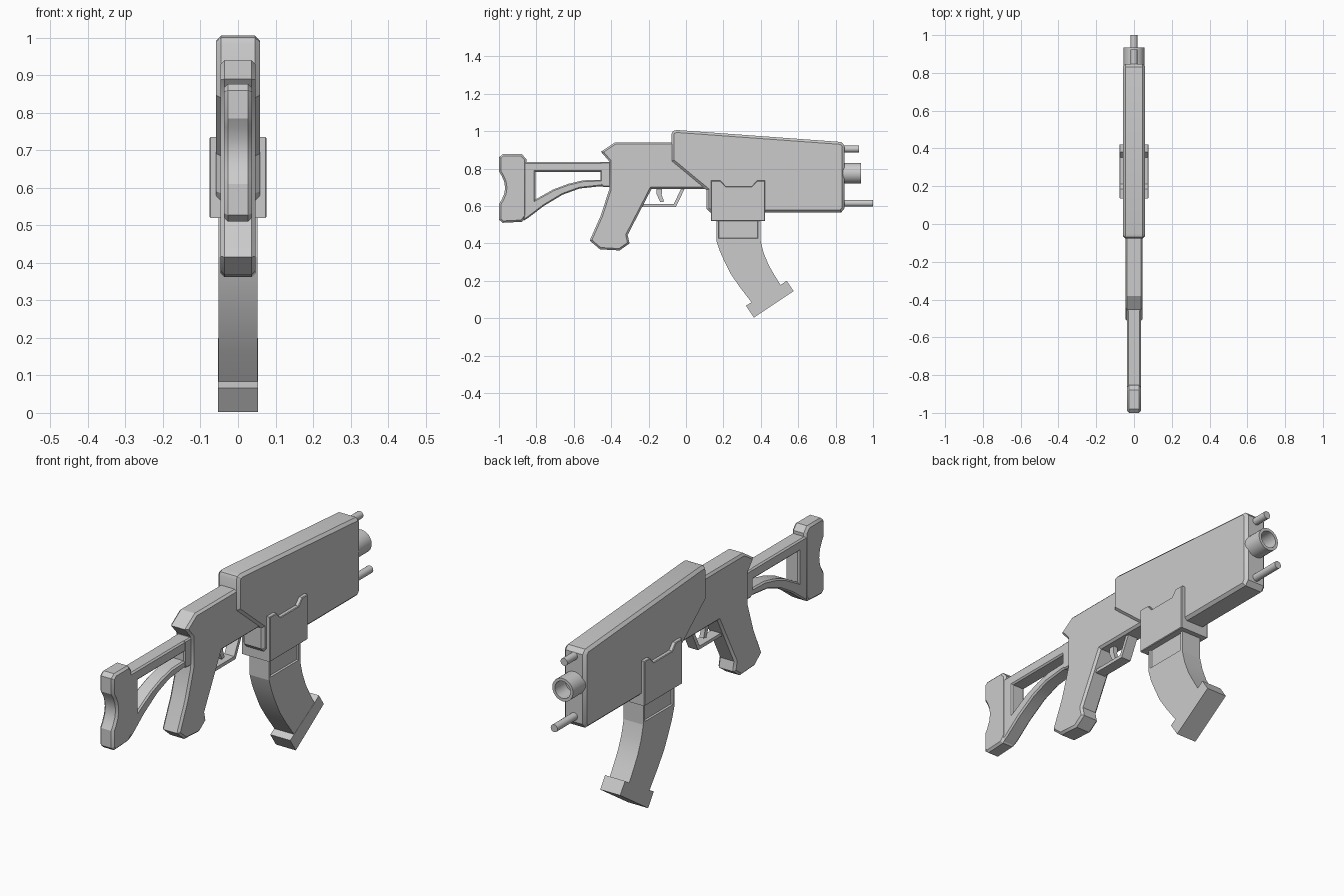
import bpy, bmesh, math
from mathutils import Matrix, Vector

if "Cube" in bpy.data.objects:
    bpy.data.objects.remove(bpy.data.objects["Cube"])


def finish(name, bm):
    bmesh.ops.recalc_face_normals(bm, faces=bm.faces[:])
    mesh = bpy.data.meshes.new(name)
    bm.to_mesh(mesh)
    bm.free()
    obj = bpy.data.objects.new(name, mesh)
    bpy.context.collection.objects.link(obj)
    return obj


def slab(name, profile, half, bevel=0.0):
    """Side profile (y, z) extruded across x, with chamfered cap edges."""
    bm = bmesh.new()
    cap = bm.faces.new([bm.verts.new((-half, y, z)) for y, z in profile])
    ext = bmesh.ops.extrude_face_region(bm, geom=[cap], use_keep_orig=True)
    verts = [g for g in ext["geom"] if isinstance(g, bmesh.types.BMVert)]
    bmesh.ops.translate(bm, verts=verts, vec=(2 * half, 0, 0))
    bmesh.ops.recalc_face_normals(bm, faces=bm.faces[:])
    if bevel:
        edges = [e for e in bm.edges if abs(e.verts[0].co.x - e.verts[1].co.x) < 1e-6]
        bmesh.ops.bevel(bm, geom=edges, offset=bevel, segments=1, profile=0.5, affect='EDGES')
    return finish(name, bm)


def rod(name, z, radius, y0, y1, bore=0.0, depth=0.0):
    """Cylinder along y, optionally bored out at the +y end."""
    bm = bmesh.new()
    rot = Matrix.Translation((0, (y0 + y1) / 2, z)) @ Matrix.Rotation(math.pi / 2, 4, 'X')
    bmesh.ops.create_cone(bm, cap_ends=True, segments=24, radius1=radius, radius2=radius,
                          depth=y1 - y0, matrix=rot)
    if bore:
        tip = max((f for f in bm.faces if len(f.verts) > 4), key=lambda f: f.calc_center_median().y)
        bmesh.ops.inset_region(bm, faces=[tip], thickness=radius - bore)
        ext = bmesh.ops.extrude_face_region(bm, geom=[tip])
        bmesh.ops.translate(bm, verts=[g for g in ext["geom"] if isinstance(g, bmesh.types.BMVert)],
                            vec=(0, -depth, 0))
        if tip.is_valid:
            bmesh.ops.delete(bm, geom=[tip], context='FACES')
    return finish(name, bm)


# Large forward shroud
slab("shroud", [(-.077, .985), (-.07, 1.0), (-.05, 1.006), (.83, .942), (.848, .922), (.848, .588),
                (.83, .565), (.13, .565), (.11, .585), (.11, .685), (-.077, .84)], .058, .013)

# Rear housing with the pistol grip
slab("housing_and_grip", [(-.38, .94), (-.455, .89), (-.41, .838), (-.41, .69), (-.455, .55),
                          (-.515, .415), (-.46, .368), (-.355, .362), (-.302, .4), (-.312, .445),
                          (-.185, .69), (.2, .69), (.2, .94)], .046, .01)

# Stock frame: top bar, rear post and curved lower strut
slab("stock_frame", [(-.4, .835), (-.87, .835), (-.87, .52), (-.845, .535), (-.76, .6), (-.66, .66),
                     (-.57, .693), (-.46, .705), (-.4, .705), (-.4, .742), (-.55, .737), (-.63, .718),
                     (-.71, .688), (-.805, .635), (-.805, .782), (-.4, .782)], .036, .007)
slab("stock_mount", [(-.457, .835), (-.39, .835), (-.39, .7), (-.44, .7), (-.457, .715)], .037, .006)

# Butt plate with a scooped rear
slab("butt_plate", [(-1, .86), (-.98, .877), (-.878, .877), (-.853, .85), (-.853, .545), (-.878, .515),
                    (-.98, .51), (-1, .527), (-1, .61), (-.985, .635), (-.972, .665), (-.967, .697),
                    (-.972, .73), (-.985, .76), (-1, .785)], .037, .01)

# Trigger and guard
slab("trigger_guard", [(-.24, .61), (-.066, .61), (-.022, .7), (-.003, .7), (-.055, .594),
                       (-.24, .594)], .026)
slab("trigger", [(-.158, .7), (-.158, .665), (-.138, .62), (-.117, .623), (-.13, .66),
                 (-.127, .7)], .011)

# Magazine collar with a notched top
slab("magazine_collar", [(.134, .52), (.134, .735), (.185, .735), (.212, .705), (.352, .705),
                         (.38, .735), (.422, .735), (.422, .52)], .076, .003)

# Magazine neck, with a recessed panel on each side
neck = slab("magazine_neck", [(.162, .54), (.162, .415), (.398, .415), (.398, .54)], .052)
bm = bmesh.new()
bm.from_mesh(neck.data)
for face in [f for f in bm.faces if abs(f.normal.x) > .9]:
    side = math.copysign(1, face.calc_center_median().x)
    bmesh.ops.inset_region(bm, faces=[face], thickness=.017)
    bmesh.ops.inset_region(bm, faces=[face], thickness=.004)
    bmesh.ops.translate(bm, verts=face.verts[:], vec=(-side * .008, 0, 0))
bm.to_mesh(neck.data)
bm.free()

# Curved magazine body and its angled foot
slab("magazine_body", [(.162, .416), (.18, .36), (.205, .305), (.24, .235), (.29, .163), (.35, .085),
                       (.37, .06), (.52, .155), (.505, .178), (.47, .235), (.44, .288), (.415, .35),
                       (.398, .416)], .052)
slab("magazine_foot", [(.32, .067), (.363, .003), (.575, .145), (.538, .2), (.503, .175),
                       (.352, .085)], .053)

# Barrel and the two guide rods
rod("barrel", .775, .055, .8, .935, .041, .08)
rod("upper_rod", .905, .018, .8, .925)
rod("lower_rod", .615, .018, .8, 1.0)

# Smooth only the gentle curves
for obj in bpy.context.scene.objects:
    obj.select_set(True)
    bpy.context.view_layer.objects.active = obj
bpy.ops.object.shade_smooth_by_angle(angle=math.radians(30))
